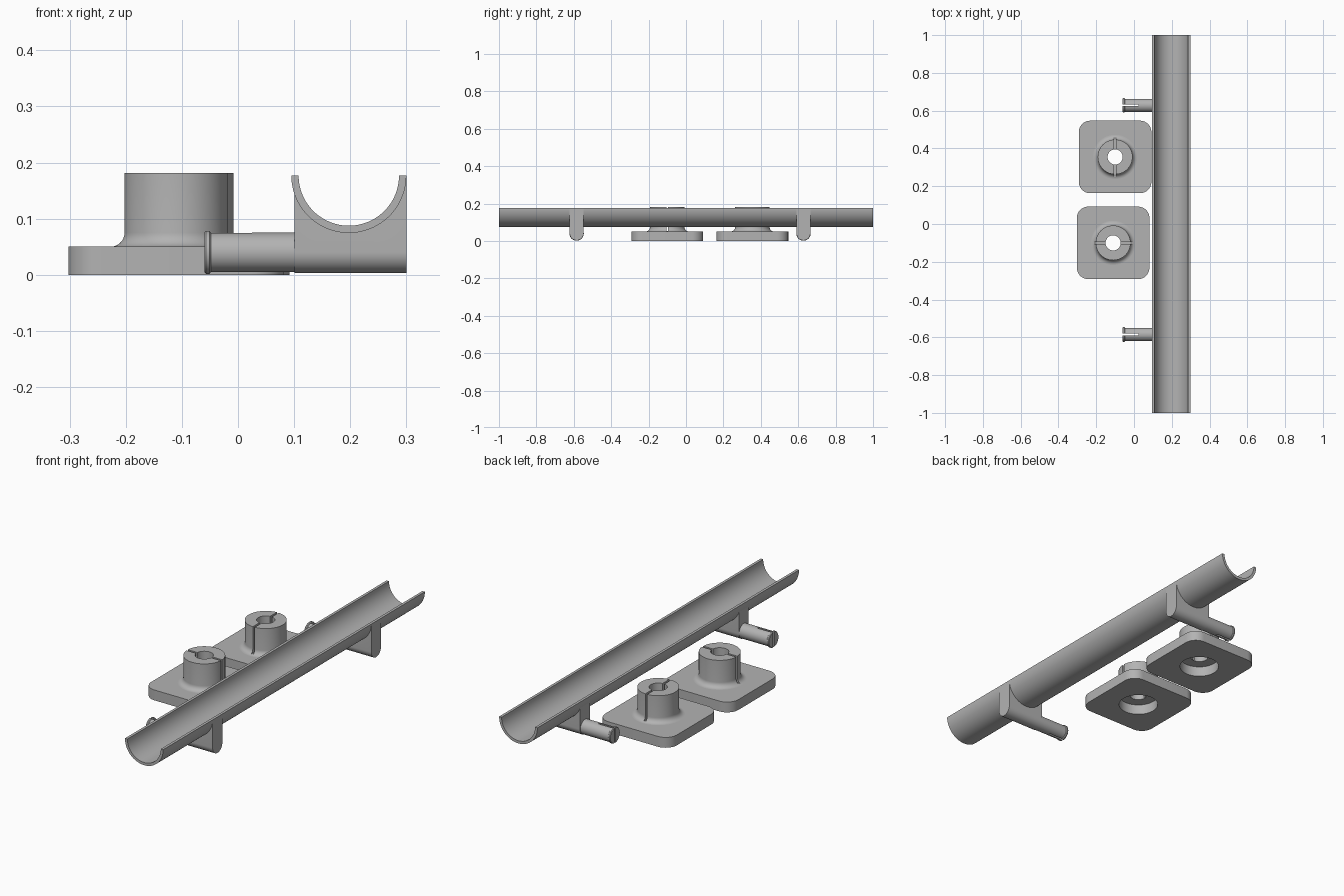
import bpy, bmesh, math
from mathutils import Matrix, Vector

if "Cube" in bpy.data.objects:
    bpy.data.objects.remove(bpy.data.objects["Cube"])

grey = bpy.data.materials.new("plain grey")
grey.diffuse_color = (0.45, 0.45, 0.45, 1)
grey.use_nodes = True
grey.node_tree.nodes["Principled BSDF"].inputs["Base Color"].default_value = grey.diffuse_color


def finish(bm, name, smooth=True):
    """Turn a bmesh into a coloured object with crisp edges kept."""
    bmesh.ops.recalc_face_normals(bm, faces=bm.faces)
    me = bpy.data.meshes.new(name)
    bm.to_mesh(me)
    bm.free()
    ob = bpy.data.objects.new(name, me)
    bpy.context.collection.objects.link(ob)
    me.materials.append(grey)
    if smooth:
        shade(ob)
    return ob


def shade(ob):
    bpy.ops.object.select_all(action='DESELECT')
    ob.select_set(True)
    bpy.context.view_layer.objects.active = ob
    bpy.ops.object.shade_smooth_by_angle(angle=math.radians(35))


def prism(name, points, offset):
    """Extrude a closed outline of 3D points by a vector."""
    bm = bmesh.new()
    face = bm.faces.new([bm.verts.new(p) for p in points])
    ext = bmesh.ops.extrude_face_region(bm, geom=[face])
    verts = [g for g in ext['geom'] if isinstance(g, bmesh.types.BMVert)]
    bmesh.ops.translate(bm, vec=offset, verts=verts)
    return finish(bm, name)


def lathe(name, profile, matrix, n=64):
    """Revolve a closed (radius, height) profile about z, then place it."""
    bm = bmesh.new()
    rings = []
    for r, h in profile:
        if r == 0:
            rings.append([bm.verts.new((0, 0, h))] * n)
        else:
            rings.append([bm.verts.new((r * math.cos(2 * math.pi * i / n),
                                        r * math.sin(2 * math.pi * i / n), h)) for i in range(n)])
    for a, b in zip(rings, rings[1:] + rings[:1]):
        for i in range(n):
            j = (i + 1) % n
            quad = list(dict.fromkeys((a[i], a[j], b[j], b[i])))
            if len(quad) > 2:
                bm.faces.new(quad)
    bm.transform(matrix)
    return finish(bm, name)


def box(name, centre, size):
    bm = bmesh.new()
    bmesh.ops.create_cube(bm, size=1)
    bm.transform(Matrix.Translation(centre) @ Matrix.Diagonal((*size, 1)))
    return finish(bm, name, False)


def cut(ob, cutter):
    """Subtract the cutter and remove it."""
    mod = ob.modifiers.new("cut", 'BOOLEAN')
    mod.operation, mod.solver, mod.object = 'DIFFERENCE', 'EXACT', cutter
    bpy.context.view_layer.objects.active = ob
    bpy.ops.object.modifier_apply(modifier=mod.name)
    bpy.data.objects.remove(cutter)
    shade(ob)


def arc(cx, cy, r, a0, a1, n):
    return [(cx + r * math.cos(math.radians(a0 + (a1 - a0) * i / n)),
             cy + r * math.sin(math.radians(a0 + (a1 - a0) * i / n))) for i in range(n + 1)]


# Half-pipe gutter running front to back
GX, GZ, RO, RI = 0.1975, 0.177, 0.1025, 0.0895
outline = arc(GX, GZ, RO, 180, 360, 48) + arc(GX, GZ, RI, 360, 180, 48)
prism("gutter", [(x, -1, z) for x, z in outline], (0, 2, 0))

# Saddle brackets with slotted pegs
for side, y in (("front", -0.585), ("back", 0.628)):
    u = [(y + 0.037, GZ)] + arc(y, 0.04, 0.037, 360, 180, 24) + [(y - 0.037, GZ)]
    saddle = prism(side + "_saddle", [(0.101, b, c) for b, c in u], (0.199, 0, 0))
    round_cut = prism("pipe_cutter", [(x, y - 0.1, z) for x, z in arc(GX, GZ, 0.1, 0, 354, 59)],
                      (0, 0.2, 0))
    cut(saddle, round_cut)

    # peg pointing to -x, with a snap lip at its tip
    place = Matrix.Translation((0.12, y, 0.04)) @ Matrix.Rotation(-math.pi / 2, 4, 'Y')
    peg = lathe(side + "_peg", [(0, 0), (0.035, 0), (0.035, 0.168), (0.0385, 0.171),
                                (0.0385, 0.177), (0.036, 0.18), (0, 0.18)], place, 48)
    cut(peg, box("slot_cutter", (-0.03, y, 0.04), (0.11, 0.009, 0.1)))

# Feet: rounded plate with a recess below and a split collar on top
for name, cx, cy, along_x in (("front_foot", -0.1105, -0.1, True),
                              ("back_foot", -0.1, 0.355, False)):
    h, r = 0.192, 0.06
    square = []
    for k, (sx, sy) in enumerate(((1, 1), (-1, 1), (-1, -1), (1, -1))):
        square += arc(cx + sx * (h - r), cy + sy * (h - r), r, 90 * k, 90 * k + 90, 10)
    plate = prism(name + "_plate", [(x, y, 0) for x, y in square], (0, 0, 0.05))
    place = Matrix.Translation((cx, cy, 0))
    cut(plate, lathe("recess_cutter", [(0, -0.05), (0.09, -0.05), (0.09, 0.1), (0, 0.1)], place))

    fillet = arc(0.117, 0.075, 0.025, 270, 180, 8)
    collar = lathe(name + "_collar", [(0.04, 0.05)] + fillet + [(0.092, 0.181), (0.04, 0.181)], place)
    size = (0.21, 0.01, 0.2) if along_x else (0.01, 0.21, 0.2)
    cut(collar, box("split_cutter", (cx, cy, 0.153), size))
